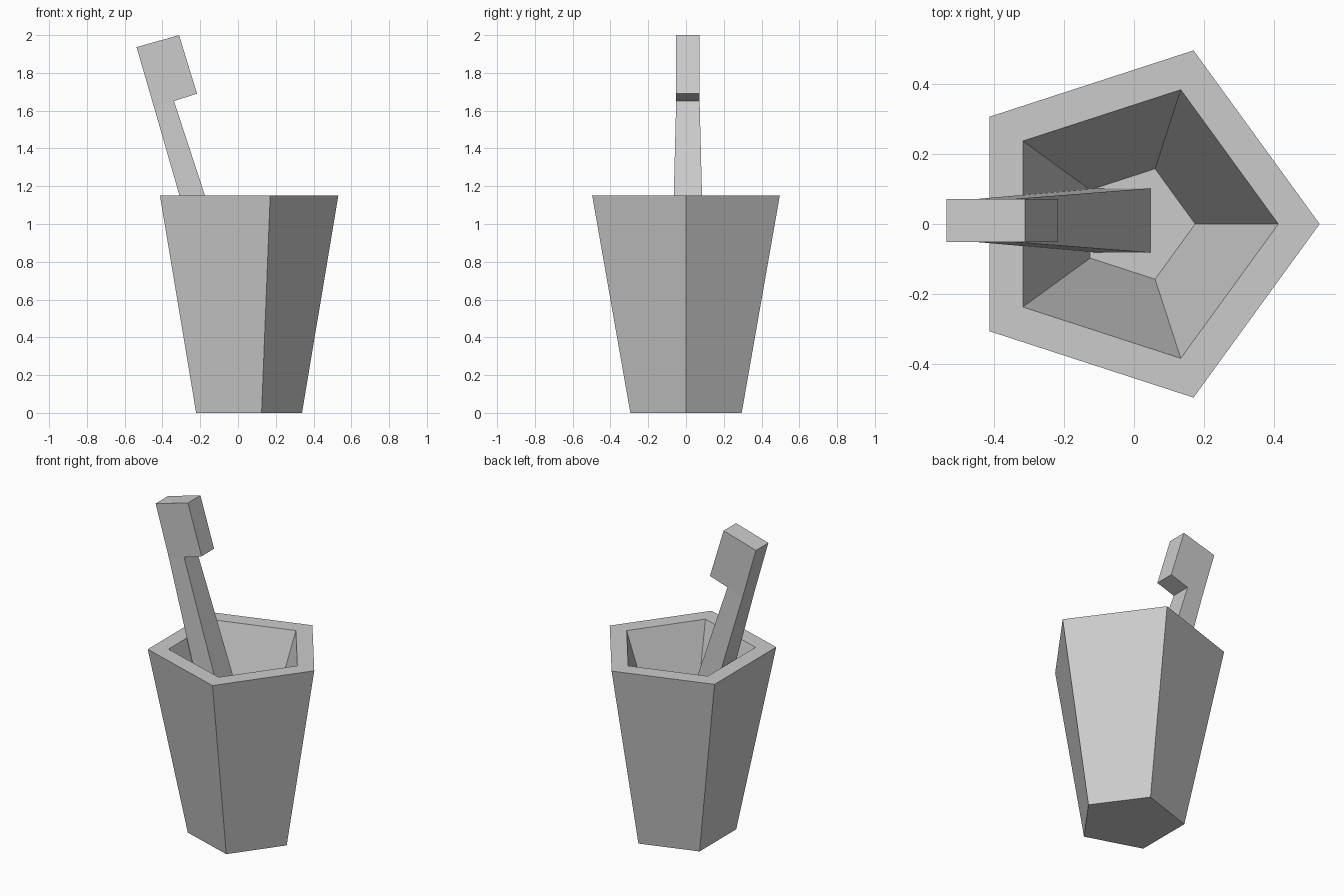
import bpy, bmesh, math

if "Cube" in bpy.data.objects:
    bpy.data.objects.remove(bpy.data.objects["Cube"])


def finish(bm, name):
    bmesh.ops.recalc_face_normals(bm, faces=bm.faces)
    mesh = bpy.data.meshes.new(name)
    bm.to_mesh(mesh)
    bm.free()
    obj = bpy.data.objects.new(name, mesh)
    bpy.context.collection.objects.link(obj)
    return obj


# Five-sided cup: rings run from the base, up the outside, over the rim, down to the floor
def build_cup():
    bm = bmesh.new()
    rings = []
    for cx, r, z in [(0.029, 0.31, 0), (0.009, 0.522, 1.15),
                     (0.009, 0.404, 1.15), (0.009, 0.166, 0.47)]:
        rings.append([bm.verts.new((cx + r * math.cos(math.tau * i / 5),
                                    r * math.sin(math.tau * i / 5), z)) for i in range(5)])
    for a, b in zip(rings, rings[1:]):
        for i in range(5):
            j = (i + 1) % 5
            bm.faces.new((a[i], a[j], b[j], b[i]))
    bm.faces.new(rings[0])
    bm.faces.new(rings[-1])
    return finish(bm, "cup")


# Leaning brush: side outline (x, z, half thickness), thicker at the lower end
def build_brush():
    outline = [(0.047, 0.474, 0.092), (-0.339, 1.651, 0.062), (-0.217, 1.69, 0.062),
               (-0.312, 2.0, 0.062), (-0.537, 1.936, 0.062), (-0.445, 1.62, 0.062),
               (-0.103, 0.432, 0.092)]
    bm = bmesh.new()
    sides = [[bm.verts.new((x, 0.01 + s * h, z)) for x, z, h in outline] for s in (-1, 1)]
    for v in sides:
        bm.faces.new((v[0], v[1], v[5], v[6]))   # handle side
        bm.faces.new(v[1:6])                     # head side
    a, b = sides
    for i in range(7):
        j = (i + 1) % 7
        bm.faces.new((a[i], a[j], b[j], b[i]))
    return finish(bm, "brush")


build_cup()
build_brush()
